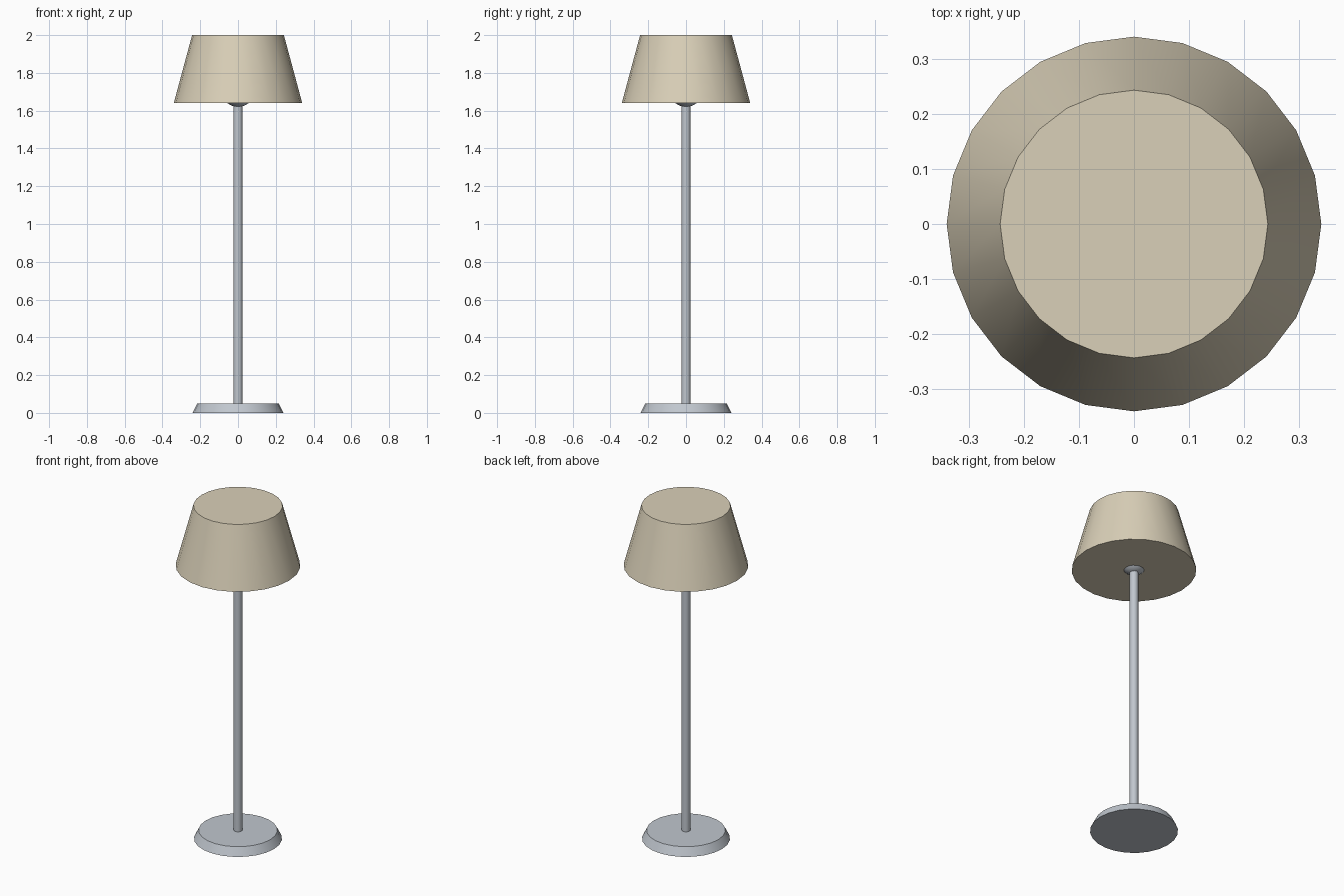
import bpy, math

if "Cube" in bpy.data.objects:
    bpy.data.objects.remove(bpy.data.objects["Cube"])


def material(name, rgb):
    m = bpy.data.materials.new(name)
    m.diffuse_color = (*rgb, 1)
    m.use_nodes = True
    m.node_tree.nodes["Principled BSDF"].inputs["Base Color"].default_value = m.diffuse_color
    return m


metal = material("brushed_metal", (0.53, 0.57, 0.62))
fabric = material("cream_fabric", (0.70, 0.63, 0.48))


def finish(name, mat):
    ob = bpy.context.object
    ob.name = name
    ob.data.materials.append(mat)
    bpy.ops.object.shade_smooth_by_angle(angle=math.radians(35))
    return ob


def frustum(name, r_low, r_high, z0, z1, sides, mat):
    bpy.ops.mesh.primitive_cone_add(vertices=sides, radius1=r_low, radius2=r_high,
                                    depth=z1 - z0, location=(0, 0, (z0 + z1) / 2))
    return finish(name, mat)


# Weighted foot, pole and closed tapered shade
frustum("base", 0.24, 0.215, 0, 0.05, 24, metal)
frustum("pole", 0.024, 0.024, 0.04, 1.66, 12, metal)
frustum("shade", 0.34, 0.243, 1.64, 2.0, 24, fabric)

# Round lamp holder, its underside peeking out below the shade
bpy.ops.mesh.primitive_uv_sphere_add(segments=16, ring_count=12, radius=0.09,
                                     location=(0, 0, 1.71))
finish("lamp_holder", metal)
